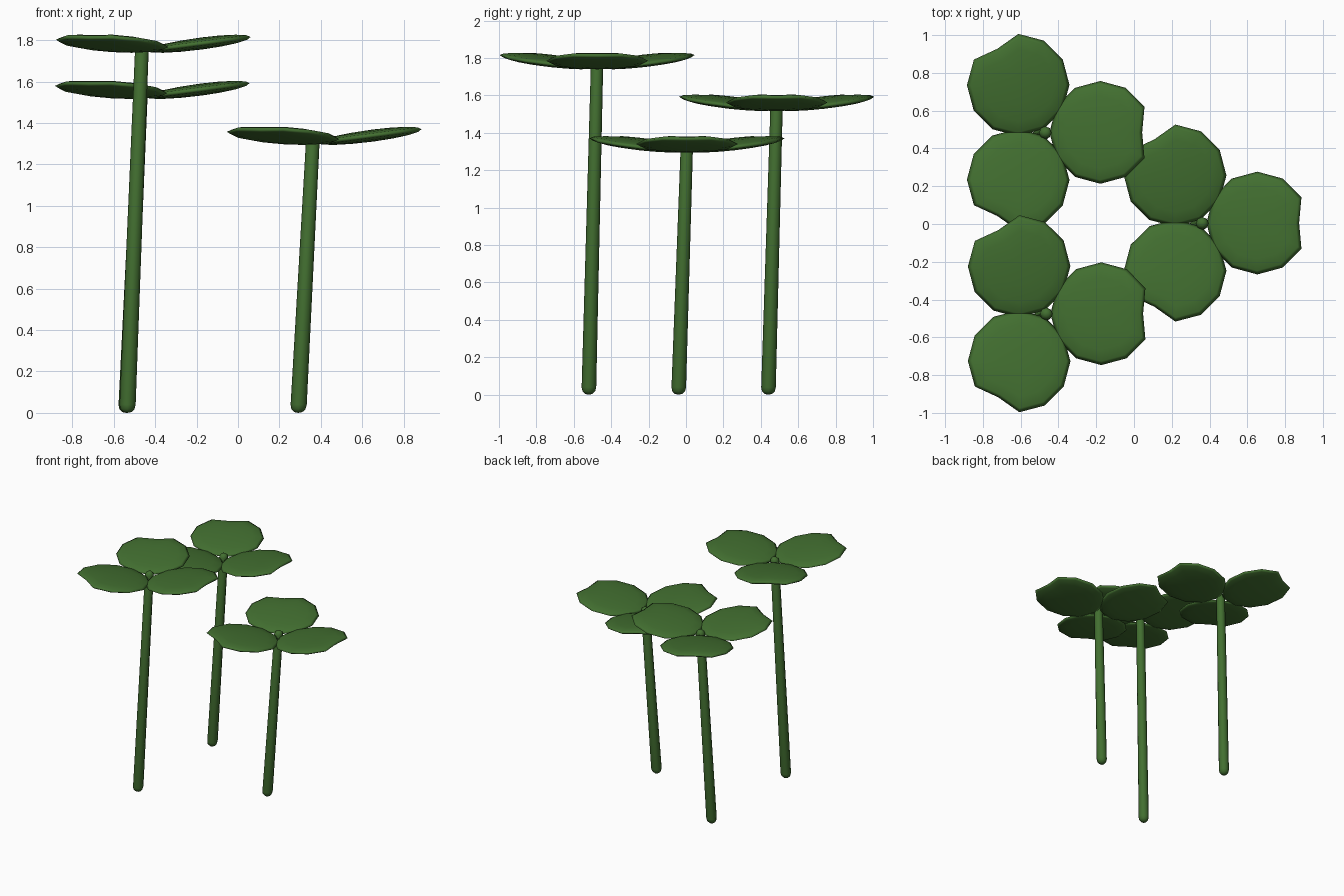
import bpy, bmesh, math
from mathutils import Matrix, Vector

if "Cube" in bpy.data.objects:
    bpy.data.objects.remove(bpy.data.objects["Cube"])

green = bpy.data.materials.new("leaf_green")
green.diffuse_color = (0.055, 0.16, 0.03, 1)
green.use_nodes = True
green.node_tree.nodes["Principled BSDF"].inputs["Base Color"].default_value = green.diffuse_color


def finish(bm, name):
    bmesh.ops.recalc_face_normals(bm, faces=bm.faces)
    for f in bm.faces:
        f.smooth = True
    mesh = bpy.data.meshes.new(name)
    bm.to_mesh(mesh)
    bm.free()
    mesh.materials.append(green)
    obj = bpy.data.objects.new(name, mesh)
    bpy.context.collection.objects.link(obj)
    return obj


def stem(name, base, top):
    # leaning tapered rod with a domed end at each side
    h = top[2]
    profile = [(0.02, 0.004), (0.034, 0.018), (0.039, 0.04),
               (0.033, h - 0.03), (0.028, h - 0.013), (0.016, h - 0.003)]
    bm = bmesh.new()
    n = 8

    def axis(z):
        t = z / h
        return Vector((base[0] + (top[0] - base[0]) * t,
                       base[1] + (top[1] - base[1]) * t, z))

    rings = []
    for r, z in profile:
        rings.append([bm.verts.new(axis(z) + Vector((r * math.cos(2 * math.pi * i / n),
                                                     r * math.sin(2 * math.pi * i / n), 0)))
                      for i in range(n)])
    for a, b in zip(rings, rings[1:]):
        for i in range(n):
            bm.faces.new((a[i], a[(i + 1) % n], b[(i + 1) % n], b[i]))
    for ring, z in ((rings[0], 0), (rings[-1], h)):
        pole = bm.verts.new(axis(z))
        for i in range(n):
            bm.faces.new((ring[i], ring[(i + 1) % n], pole))
    finish(bm, name)


def leaflet(name, hub, angle):
    # flattened 12-sided ball, notched at its outer end and tilted upward
    bm = bmesh.new()
    bmesh.ops.create_uvsphere(bm, u_segments=12, v_segments=8, radius=1)
    for v in bm.verts:
        x, y, z = v.co
        r = math.hypot(x, y)
        if r > 0.3 and x > 0 and abs(y) < 0.01:
            x *= 0.82
        v.co = (x * 0.272, y * 0.272, z * 0.029)
    place = (Matrix.Translation(hub) @ Matrix.Rotation(angle, 4, 'Z')
             @ Matrix.Translation((0.29, 0, 0.035))
             @ Matrix.Rotation(-math.radians(7.5), 4, 'Y'))
    bm.transform(place)
    finish(bm, name)


# name, hub of the three leaflets
clovers = [("tall", (-0.463, -0.475, 1.75)),
           ("middle", (-0.468, 0.485, 1.527)),
           ("short", (0.363, 0.005, 1.305))]

for name, hub in clovers:
    x, y, z = hub
    stem(name + "_stem", (x - 0.072, y - 0.045, 0), (x, y, z + 0.04))
    for k in range(3):
        leaflet(f"{name}_leaflet_{k + 1}", hub, math.radians(120 * k))
